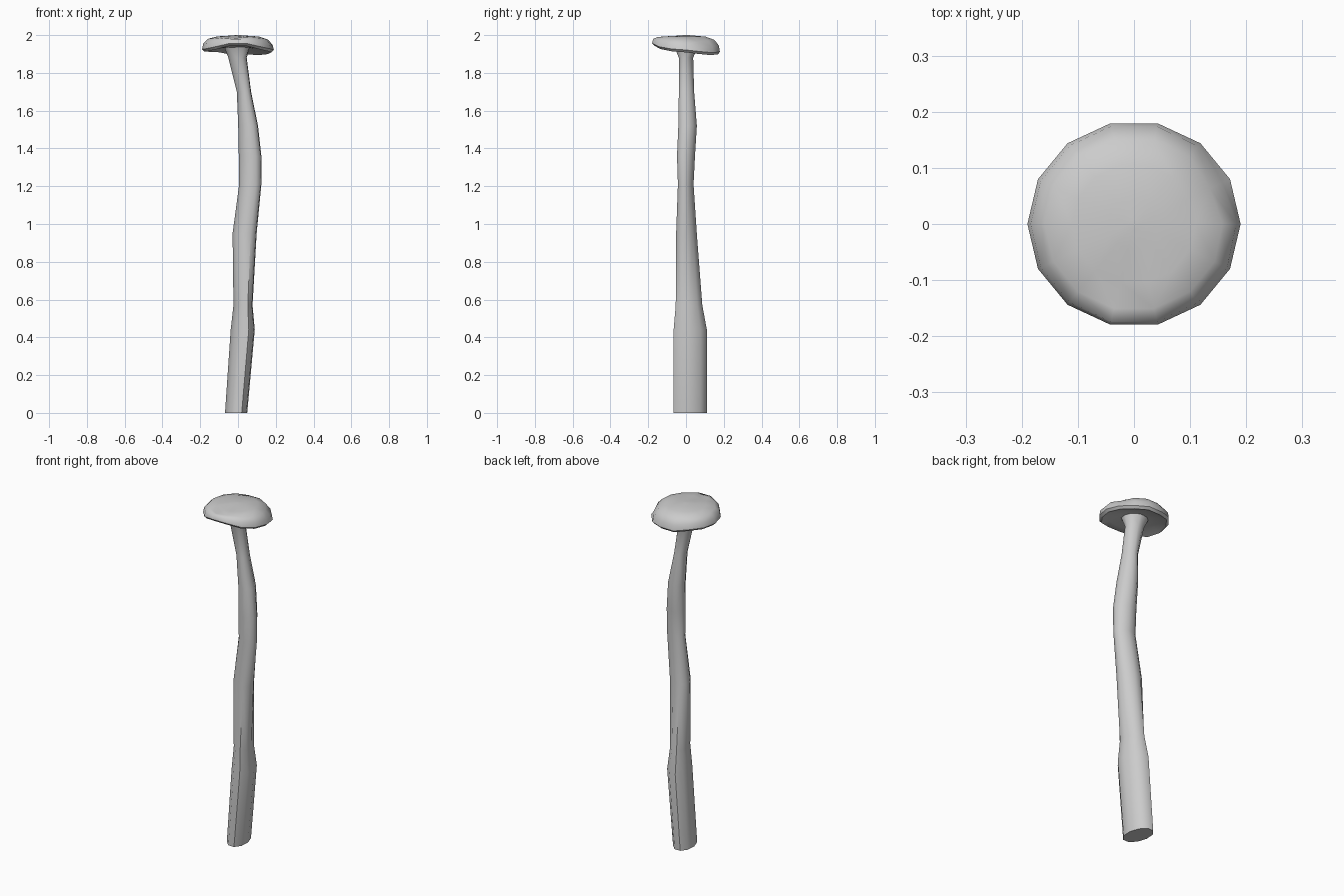
import bpy, bmesh
from math import sin, cos, pi, radians, exp

cube = bpy.data.objects.get("Cube")
if cube:
    bpy.data.objects.remove(cube)

grey = bpy.data.materials.new("plain grey")
grey.use_nodes = True
colour = (0.6, 0.6, 0.6, 1)
grey.diffuse_color = colour
grey.node_tree.nodes["Principled BSDF"].inputs["Base Color"].default_value = colour


def loft(name, rings, angle):
    """Skin a list of point rings, closing both ends."""
    bm = bmesh.new()
    loops = [[bm.verts.new(p) for p in ring] for ring in rings]
    n = len(loops[0])
    for a, b in zip(loops, loops[1:]):
        for i in range(n):
            j = (i + 1) % n
            bm.faces.new((a[i], a[j], b[j], b[i]))
    bm.faces.new(loops[0][::-1])
    bm.faces.new(loops[-1])
    bmesh.ops.recalc_face_normals(bm, faces=bm.faces)
    bmesh.ops.triangulate(bm, faces=[f for f in bm.faces if len(f.verts) == 4])
    mesh = bpy.data.meshes.new(name)
    bm.to_mesh(mesh)
    bm.free()
    mesh.materials.append(grey)
    obj = bpy.data.objects.new(name, mesh)
    bpy.context.collection.objects.link(obj)
    bpy.ops.object.select_all(action="DESELECT")
    obj.select_set(True)
    bpy.context.view_layer.objects.active = obj
    bpy.ops.object.shade_smooth_by_angle(angle=radians(angle))
    return obj


# Crooked stem: height, x range, y range
SECTIONS = [
    (0.00, -0.07, 0.05, -0.07, 0.115),
    (0.44, -0.04, 0.09, -0.07, 0.115),
    (0.57, -0.025, 0.078, -0.058, 0.09),
    (0.95, -0.03, 0.10, -0.055, 0.06),
    (1.21, 0.005, 0.125, -0.045, 0.042),
    (1.36, 0.003, 0.125, -0.05, 0.05),
    (1.52, 0.00, 0.107, -0.043, 0.06),
    (1.70, -0.007, 0.07, -0.04, 0.045),
    (1.88, -0.052, 0.047, -0.04, 0.04),
    (1.94, -0.075, 0.065, -0.065, 0.065),
]
SIDES = 10
stem = []
for z, x0, x1, y0, y1 in SECTIONS:
    stem.append([((x0 + x1) / 2 + (x1 - x0) / 2 * cos(t + 0.2),
                  (y0 + y1) / 2 + (y1 - y0) / 2 * sin(t), z)
                 for t in (2 * pi * i / SIDES for i in range(SIDES))])
loft("stem", stem, 50)


# Wavy cap: radius factor, height, how far the wave reaches
def bump(t, centre, width):
    d = (t - radians(centre) + pi) % (2 * pi) - pi
    return exp(-(d / width) ** 2)


PROFILE = [
    (0.30, 1.935, 0.0), (0.70, 1.925, 0.6), (0.93, 1.912, 1.0),
    (1.00, 1.925, 1.0), (0.97, 1.955, 0.8), (0.84, 1.98, 0.4),
    (0.58, 1.993, 0.1), (0.25, 1.997, 0.0),
]
RIM = 14
cap = []
for r, z, wave in PROFILE:
    ring = []
    for i in range(RIM):
        t = 2 * pi * i / RIM
        lift = 0.035 * bump(t, 270, 0.7) - 0.018 * bump(t, 50, 0.7)
        lift -= 0.012 * bump(t, 100, 0.3)
        # Creased edge on one side and a shallow dent at the front
        dent = 0.05 * bump(t, 25, 0.35) if 0.8 < r < 0.99 and z > 1.94 else 0
        dip = 0.012 * bump(t, 262, 0.3) if 0.5 < r < 0.9 and z > 1.95 else 0
        q = r - dent
        ring.append((0.19 * q * cos(t), 0.184 * q * sin(t),
                     min(2.0, z + wave * lift - dent * 0.2 - dip)))
    cap.append(ring)
# Rounded crown
cap.append([(x * 0.2, y * 0.2, 2.0) for x, y, z in cap[-1]])
loft("cap", cap, 50)
